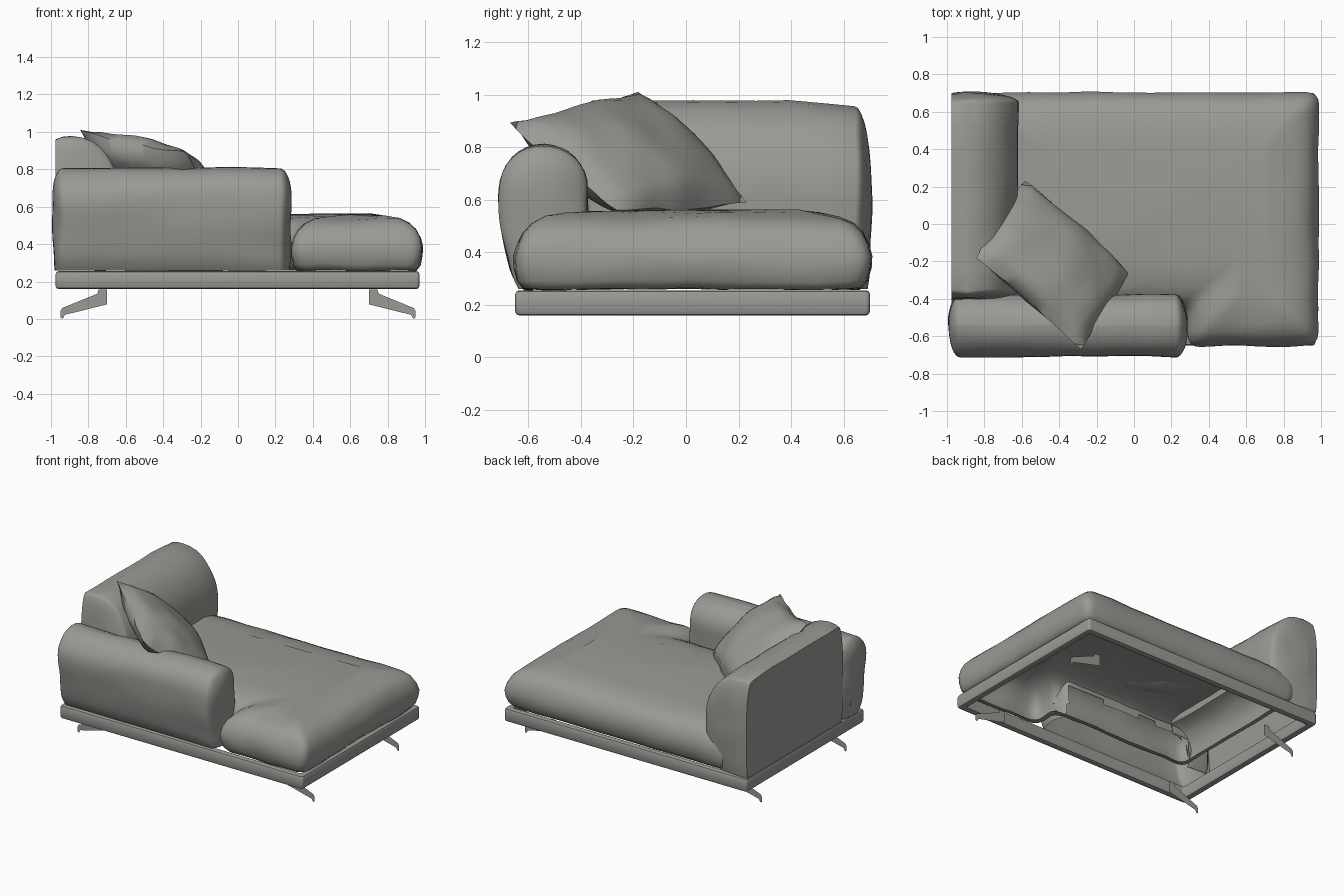
import bpy, bmesh, math
from mathutils import Vector, noise

if "Cube" in bpy.data.objects:
    bpy.data.objects.remove(bpy.data.objects["Cube"])

fabric = bpy.data.materials.new("warm grey fabric")
fabric.diffuse_color = (0.33, 0.32, 0.30, 1)
fabric.use_nodes = True
fabric.node_tree.nodes["Principled BSDF"].inputs["Base Color"].default_value = fabric.diffuse_color


def finish(name, bm, angle=40):
    me = bpy.data.meshes.new(name)
    bm.to_mesh(me)
    bm.free()
    me.materials.append(fabric)
    ob = bpy.data.objects.new(name, me)
    bpy.context.collection.objects.link(ob)
    bpy.ops.object.select_all(action='DESELECT')
    ob.select_set(True)
    bpy.context.view_layer.objects.active = ob
    bpy.ops.object.shade_smooth_by_angle(angle=math.radians(angle))
    return ob


def rumple(bm, amount, freq=5.0):
    # soft fabric unevenness
    for v in bm.verts:
        v.co += noise.noise_vector(v.co * freq) * amount


def slice_flat(bm, point, normal, close=True):
    # cut away everything beyond a plane, closing the cut if wanted
    geom = bm.verts[:] + bm.edges[:] + bm.faces[:]
    bmesh.ops.bisect_plane(bm, geom=geom, plane_co=point, plane_no=normal, clear_outer=True)
    if close:
        bmesh.ops.holes_fill(bm, edges=[e for e in bm.edges if e.is_boundary], sides=0)
    bmesh.ops.recalc_face_normals(bm, faces=bm.faces)


def drop_hidden(bm, test):
    # leave out the faces buried in the seat cushion
    buried = [f for f in bm.faces if test(f.calc_center_median())]
    bmesh.ops.delete(bm, geom=buried, context='FACES')


def soft_box(lo, hi, radii, cuts=15):
    # box with a different rounding radius along each axis
    bm = bmesh.new()
    bmesh.ops.create_cube(bm, size=2)
    bmesh.ops.subdivide_edges(bm, edges=bm.edges[:], cuts=cuts, use_grid_fill=True)
    for v in bm.verts:
        core, d = Vector(), Vector()
        for i in range(3):
            t, flat = v.co[i], (hi[i] - lo[i]) / 2 - radii[i]
            core[i] = (hi[i] + lo[i]) / 2 + flat * max(-1, min(1, t * 2))
            if abs(t) > 0.5:
                d[i] = math.copysign(math.tan((abs(t) - 0.5) * math.pi / 2), t)
        d.normalize()
        v.co = core + Vector(d[i] * radii[i] for i in range(3))
    return bm


def ring(poly, inset, radius, steps):
    # counter-clockwise right-angled outline, moved inwards, with rounded corners
    n, corners, out = len(poly), [], []
    for i in range(n):
        p = Vector(poly[i])
        a = (p - Vector(poly[i - 1])).normalized()
        b = (Vector(poly[(i + 1) % n]) - p).normalized()
        corners.append(p + inset * (Vector((-a.y, a.x)) + Vector((-b.y, b.x))))
    for i in range(n):
        p, q = corners[i], corners[(i + 1) % n]
        a = (p - corners[i - 1]).normalized()
        b = (q - p).normalized()
        s, e = p - a * radius, p + b * radius
        for k in range(5):
            t = k / 4
            out.append(s * (1 - t) ** 2 + p * 2 * t * (1 - t) + e * t * t)
        end = q - b * radius
        out += [e.lerp(end, k / steps) for k in range(1, steps)]
    return out


def loft(poly, profile, radius, steps, closed):
    # sweep an (inset, height) profile round an outline
    bm = bmesh.new()
    rings = []
    for inset, z in profile:
        r = max(0.006, radius - inset * 0.2)
        rings.append([bm.verts.new((p.x, p.y, z)) for p in ring(poly, inset, r, steps)])
    pairs = list(zip(rings, rings[1:]))
    if closed:
        pairs.append((rings[-1], rings[0]))
    for lower, upper in pairs:
        for i in range(len(lower)):
            j = (i + 1) % len(lower)
            bm.faces.new((lower[i], lower[j], upper[j], upper[i]))
    if not closed:
        bm.faces.new(rings[-1])
    bmesh.ops.recalc_face_normals(bm, faces=bm.faces)
    return bm


# base frame: rounded rail round an open rectangle
frame_outline = [(-0.975, -0.65), (0.97, -0.65), (0.97, 0.70), (-0.975, 0.70)]
rail = [(0.0, 0.175), (0.0, 0.24), (0.005, 0.251), (0.015, 0.255), (0.035, 0.255),
        (0.045, 0.251), (0.05, 0.24), (0.05, 0.175), (0.045, 0.164), (0.035, 0.16),
        (0.015, 0.16), (0.005, 0.164)]
finish("base_frame", loft(frame_outline, rail, 0.02, 2, True))

# four thin plate legs
leg_profile = [(0.70, 0.158), (0.745, 0.158), (0.752, 0.135), (0.94, 0.058), (0.95, 0.04),
               (0.95, 0.008), (0.938, 0.0), (0.925, 0.022), (0.70, 0.078)]
for side, sx in (("left", -1), ("right", 1)):
    for row, y in (("front", -0.475), ("back", 0.492)):
        bm = bmesh.new()
        face = bm.faces.new([bm.verts.new((sx * x, y - 0.005, z)) for x, z in leg_profile])
        bmesh.ops.solidify(bm, geom=[face], thickness=0.01)
        bmesh.ops.recalc_face_normals(bm, faces=bm.faces)
        finish(f"{row}_{side}_leg", bm, 20)

# L-shaped seat cushion, open underneath
seat_outline = [(0.29, -0.65), (0.985, -0.65), (0.985, 0.70), (-0.80, 0.70),
                (-0.80, -0.45), (0.29, -0.45)]
seat_profile = [(0.07, 0.258), (0.035, 0.26), (0.012, 0.29), (0.0, 0.34), (-0.003, 0.385),
                (0.008, 0.43), (0.03, 0.475), (0.065, 0.508), (0.12, 0.533),
                (0.20, 0.550), (0.27, 0.557)]
bm = loft(seat_outline, seat_profile, 0.07, 10, False)
rumple(bm, 0.011, 6)
for v in bm.verts:
    v.co.z = max(v.co.z, 0.255)
finish("seat_cushion", bm, 60)

# backrest at the left end, with a flat outer panel and a drooping back corner
bm = soft_box((-1.16, -0.41, 0.15), (-0.62, 0.705, 0.975), (0.27, 0.06, 0.35))
for v in bm.verts:
    if v.co.y > 0.45 and v.co.z > 0.5:
        v.co.z -= 0.02 * (v.co.y - 0.45) / 0.25
rumple(bm, 0.01, 5)
slice_flat(bm, (-0.975, 0, 0), (-1, 0, 0))
slice_flat(bm, (0, 0, 0.26), (0, 0, -1), close=False)
drop_hidden(bm, lambda c: c.x > -0.80 and c.z < 0.47 and c.y < 0.64)
finish("backrest_cushion", bm)

# armrest along the front, its outer side tucked in towards the frame
bm = soft_box((-0.99, -0.71, 0.17), (0.285, -0.375, 0.808), (0.06, 0.17, 0.17))
for v in bm.verts:
    if v.co.z < 0.6 and v.co.y < -0.5:
        v.co.y += 0.06 * min(1, (0.6 - v.co.z) / 0.34) ** 1.5
rumple(bm, 0.012, 5)
slice_flat(bm, (0, 0, 0.26), (0, 0, -1), close=False)
drop_hidden(bm, lambda c: c.y > -0.44 and c.z < 0.47 and -0.80 < c.x < 0.24)
finish("armrest_cushion", bm)

# loose pillow leaning in the corner, plump with four pointed corners
top, front = Vector((-0.85, -0.18, 1.015)), Vector((-0.29, -0.67, 0.885))
back, low = Vector((-0.58, 0.23, 0.59)), Vector((-0.03, -0.26, 0.56))
normal = (top - low).cross(front - back).normalized()
bm = bmesh.new()
for sign in (-1, 1):
    made = bmesh.ops.create_grid(bm, x_segments=16, y_segments=16, size=1)["verts"]
    for v in made:
        u, w = v.co.x, v.co.y
        puff = max(0, (1 - u * u) * (1 - w * w)) ** 0.5
        # the upper edge sags, the other edges swell slightly
        a = (u * (1 + 0.05 * (1 - w * w)) + 1) / 2
        b = (w * (1 + (0.05 if w > 0 else -0.06) * (1 - u * u)) + 1) / 2
        v.co = top.lerp(front, a).lerp(back.lerp(low, a), b) + normal * sign * 0.13 * puff
bmesh.ops.remove_doubles(bm, verts=bm.verts[:], dist=0.0005)
bmesh.ops.recalc_face_normals(bm, faces=bm.faces)
rumple(bm, 0.015, 6)
finish("loose_pillow", bm, 60)
